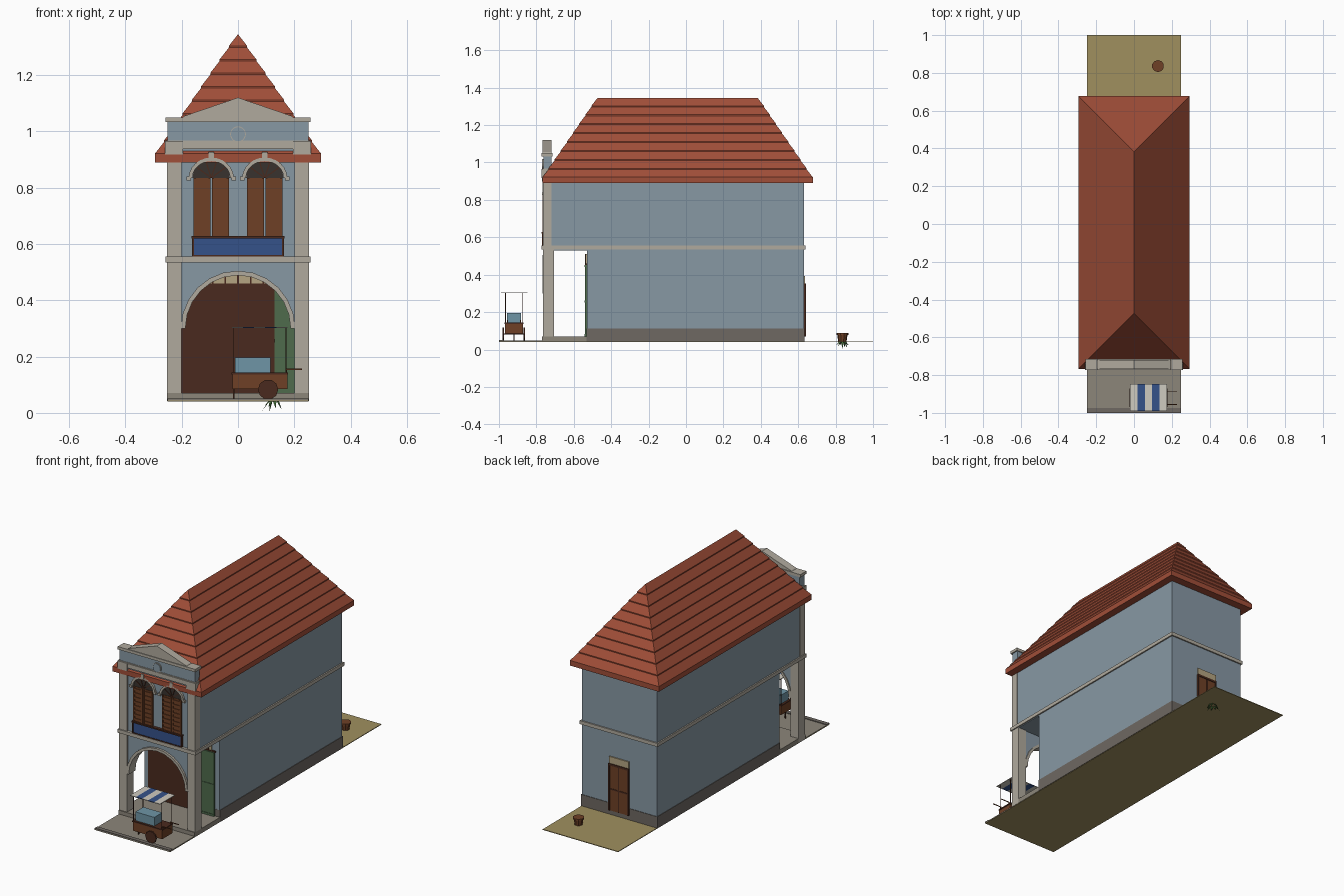
import bpy, bmesh, math, random

if "Cube" in bpy.data.objects:
    bpy.data.objects.remove(bpy.data.objects["Cube"])
random.seed(3)


def mat(name, hexcol):
    m = bpy.data.materials.new(name)
    c = [int(hexcol[i:i + 2], 16) / 255 for i in (0, 2, 4)]
    m.diffuse_color = [((v + 0.055) / 1.055) ** 2.4 for v in c] + [1]
    m.use_nodes = True
    m.node_tree.nodes["Principled BSDF"].inputs["Base Color"].default_value = m.diffuse_color
    return m


BLUE, STONE, DARK = mat("blue_plaster", "8798A4"), mat("pale_stone", "B0AA9E"), mat("dark_stone", "6E6862")
ROOF, WOOD, DKWOOD = mat("roof_tile", "A04E38"), mat("wood", "6E4026"), mat("dark_wood", "4A2A1E")
GREEN, NAVY, GLASS = mat("green_paint", "4E6B4C"), mat("blue_tile", "35528A"), mat("glass", "6F95A6")
CREAM, EARTH, PAVE = mat("cream", "B5A582"), mat("earth", "A0905F"), mat("paving", "8C867A")
SOOT, LEAF, WHITE = mat("dark_glass", "38322E"), mat("leaf", "3F6A35"), mat("canvas", "CFCBC0")


def finish(name, bm, m):
    bmesh.ops.recalc_face_normals(bm, faces=bm.faces)
    me = bpy.data.meshes.new(name)
    bm.to_mesh(me)
    bm.free()
    me.materials.append(m)
    ob = bpy.data.objects.new(name, me)
    bpy.context.collection.objects.link(ob)
    return ob


def prism(name, pts, y0, y1, m):
    """Extrude an x/z outline from y0 to y1."""
    bm = bmesh.new()
    f = bm.faces.new([bm.verts.new((x, y0, z)) for x, z in pts])
    r = bmesh.ops.extrude_face_region(bm, geom=[f])
    for v in r["geom"]:
        if isinstance(v, bmesh.types.BMVert):
            v.co.y = y1
    return finish(name, bm, m)


def box(name, x0, x1, y0, y1, z0, z1, m):
    return prism(name, [(x0, z0), (x1, z0), (x1, z1), (x0, z1)], y0, y1, m)


def arc(cx, cz, rx, rz, n=12, sweep=math.pi):
    return [(cx - rx * math.cos(sweep * i / n), cz + rz * math.sin(sweep * i / n)) for i in range(n + 1)]


def arch_band(name, cx, cz, rx, rz, w, y0, y1, m):
    prism(name, arc(cx, cz, rx, rz) + arc(cx, cz, rx - w, rz - w)[::-1], y0, y1, m)


def cone(name, r0, r1, h, loc, n, m):
    bm = bmesh.new()
    bmesh.ops.create_cone(bm, cap_ends=True, segments=n, radius1=r0, radius2=r1, depth=h)
    ob = finish(name, bm, m)
    ob.location = loc
    return ob


# Ground, pavement and arcade floor
box("ground", -.25, .25, -1, 1, .04, .044, EARTH)
box("street", -.25, .25, -1, -.76, .042, .047, PAVE)
box("kerb", -.25, .25, -1, -.975, .042, .051, DARK)
box("arcade_floor", -.252, .252, -.77, -.53, .042, .07, PAVE)

# Main body
box("lower_storey", -.25, .25, -.53, .63, .045, .54, BLUE)
box("upper_storey", -.25, .25, -.755, .63, .53, .93, BLUE)
box("plinth", -.253, .253, -.531, .633, .042, .112, DARK)
box("belt_course", -.258, .258, -.772, .638, .534, .555, STONE)
box("eaves_cornice", -.258, .258, -.765, .636, .94, .968, STONE)

# Arched arcade front between the piers
prism("arcade_arch", arc(0, .3, .2, .2) + [(.2, .54), (-.2, .54)], -.755, -.71, BLUE)
arch_band("arch_moulding", 0, .3, .203, .205, .016, -.768, -.705, STONE)
for s in (-1, 1):
    a, b = sorted((s * .2, s * .252))
    box("front_pier", a, b, -.765, -.705, .045, .535, STONE)
    box("upper_pilaster", a, b, -.765, -.72, .555, .93, STONE)
    a, b = sorted((s * .195, s * .26))
    box("pilaster_capital", a, b, -.772, -.72, .918, .965, STONE)

# Shop front behind the arcade
box("shop_boards", -.22, .13, -.536, -.52, .07, .455, DKWOOD)
box("shop_shutter", .13, .22, -.54, -.52, .07, .455, GREEN)
for z in (.07, .25, .44):
    box("shutter_rail", .13, .22, -.543, -.53, z, z + .012, GREEN)
box("shop_lintel", -.225, .225, -.54, -.52, .452, .46, DKWOOD)
box("shop_vent", -.2, .2, -.537, -.52, .46, .51, CREAM)
for i in range(9):
    x = -.18 + i * .045
    box("vent_bar", x - .003, x + .003, -.54, -.53, .46, .51, DKWOOD)

# Two arched windows with louvred shutters
for cx in (-.095, .095):
    prism("fanlight", arc(cx, .835, .066, .066), -.759, -.75, SOOT)
    arch_band("window_moulding", cx, .835, .08, .072, .013, -.768, -.75, STONE)
    for i in range(1, 5):
        t = math.pi * i / 5
        c, s = math.cos(t), math.sin(t)
        prism("fan_bar", [(cx - .002 * s, .835 + .002 * c), (cx + .002 * s, .835 - .002 * c),
                          (cx + .064 * c + .002 * s, .835 + .064 * s - .002 * c),
                          (cx + .064 * c - .002 * s, .835 + .064 * s + .002 * c)], -.762, -.755, DKWOOD)
    box("keystone", cx - .009, cx + .009, -.771, -.75, .898, .926, STONE)
    for s in (-1, 1):
        a, b = sorted((cx + s * .002, cx + s * .063))
        box("shutter_leaf", a, b, -.762, -.75, .625, .835, WOOD)
        for x in (a, b - .008):
            box("shutter_stile", x, x + .008, -.767, -.755, .625, .835, WOOD)
        for i in range(8):
            z = .635 + i * .0255
            box("louvre", a + .008, b - .008, -.766, -.757, z, z + .012, WOOD)
        x = cx + s * .08
        box("window_impost", x - .008, x + .008, -.77, -.75, .826, .84, STONE)

# Tiled apron under the windows
box("window_apron", -.16, .16, -.766, -.75, .558, .622, NAVY)
box("apron_sill", -.166, .166, -.773, -.75, .62, .628, DKWOOD)
box("apron_base", -.163, .163, -.769, -.75, .555, .56, DKWOOD)
for s in (-1, 1):
    box("apron_post", s * .16 - .003, s * .16 + .003, -.769, -.75, .558, .622, DKWOOD)

# Parapet, pediment and medallion
box("parapet_wall", -.25, .25, -.763, -.72, .93, 1.04, BLUE)
box("parapet_band", -.25, .25, -.77, -.72, .938, .964, STONE)
box("parapet_cap", -.257, .257, -.772, -.715, 1.033, 1.05, STONE)
prism("pediment", [(-.2, 1.045), (.2, 1.045), (.19, 1.055), (0, 1.12), (-.19, 1.055)], -.768, -.72, STONE)
prism("medallion_rim", arc(0, .99, .028, .028, 20, 2 * math.pi)[:-1], -.768, -.75, STONE)
prism("medallion", arc(0, .99, .025, .025, 20, 2 * math.pi)[:-1], -.771, -.75, BLUE)

# Hipped roof made of stepped tile courses
bm = bmesh.new()
W, Y0, Y1, N, ZE, ZR, LIP = .295, -.768, .678, 9, .915, 1.345, .006
steps = [(0, .89)]
for i in range(N):
    for k, lip in ((i, LIP), (i + 1, 0)):
        steps.append((W * k / N, ZE + (ZR - ZE) * k / N + lip))
rings = [[bm.verts.new(p) for p in ((-W + d, Y0 + d, z), (W - d, Y0 + d, z),
                                    (W - d, Y1 - d, z), (-W + d, Y1 - d, z))] for d, z in steps]
bm.faces.new(rings[0])
for lo, hi in zip(rings, rings[1:]):
    for j in range(4):
        k = (j + 1) % 4
        bm.faces.new((lo[j], lo[k], hi[k], hi[j]))
bmesh.ops.remove_doubles(bm, verts=bm.verts, dist=.0005)
finish("hipped_roof", bm, ROOF)

# Back door with transom
box("back_door", -.06, .06, .62, .637, .07, .345, WOOD)
for s in (-1, 1):
    box("door_jamb", s * .062 - .005, s * .062 + .005, .62, .641, .07, .35, DKWOOD)
box("door_head", -.067, .067, .62, .641, .34, .352, DKWOOD)
box("door_meeting_stile", -.003, .003, .63, .64, .07, .345, DKWOOD)
box("door_mid_rail", -.06, .06, .63, .639, .195, .203, DKWOOD)
box("door_transom", -.065, .065, .62, .637, .352, .392, CREAM)

# Street cart with glass case, striped awning, wheels and handles
box("cart_body", -.02, .175, -.968, -.872, .085, .138, WOOD)
box("cart_top", -.023, .178, -.97, -.87, .137, .144, DKWOOD)
box("cart_case", -.01, .115, -.957, -.882, .144, .196, GLASS)
for i in range(5):
    x = -.022 + i * .0395
    box("awning_stripe", x, x + .0395, -.99, -.848, .301, .305, (NAVY, WHITE)[(i + 1) % 2])
for x in (-.017, .17):
    for y in (-.965, -.875):
        box("awning_pole", x - .0015, x + .0015, y - .0015, y + .0015, .14, .302, DKWOOD)
for y in (-.98, -.868):
    prism("cart_wheel", arc(.107, .083, .036, .036, 10, 2 * math.pi)[:-1], y, y + .008, DKWOOD)
box("cart_axle", .104, .11, -.975, -.865, .08, .086, DKWOOD)
box("cart_leg", -.018, -.012, -.923, -.917, .045, .09, DKWOOD)
for y in (-.955, -.885):
    box("cart_handle", .17, .228, y - .002, y + .002, .153, .157, WOOD)
    box("handle_bracket", .17, .174, y - .002, y + .002, .14, .157, WOOD)

# Potted plant in the yard, leaves hanging low
cone("plant_pot", .022, .028, .04, (.127, .836, .062), 10, WOOD)
cone("pot_rim", .032, .032, .009, (.127, .836, .083), 10, WOOD)
bm = bmesh.new()
for i in range(9):
    t = 2 * math.pi * i / 9
    c, s = math.cos(t), math.sin(t)
    r, z = random.uniform(.03, .045), 0 if i == 0 else random.uniform(.002, .025)
    bm.faces.new([bm.verts.new((.127 + x, .836 + y, h)) for x, y, h in (
        (0, 0, .052), (.02 * c - .006 * s, .02 * s + .006 * c, .04),
        (r * c, r * s, z), (.02 * c + .006 * s, .02 * s - .006 * c, .04))])
finish("plant_leaves", bm, LEAF)
